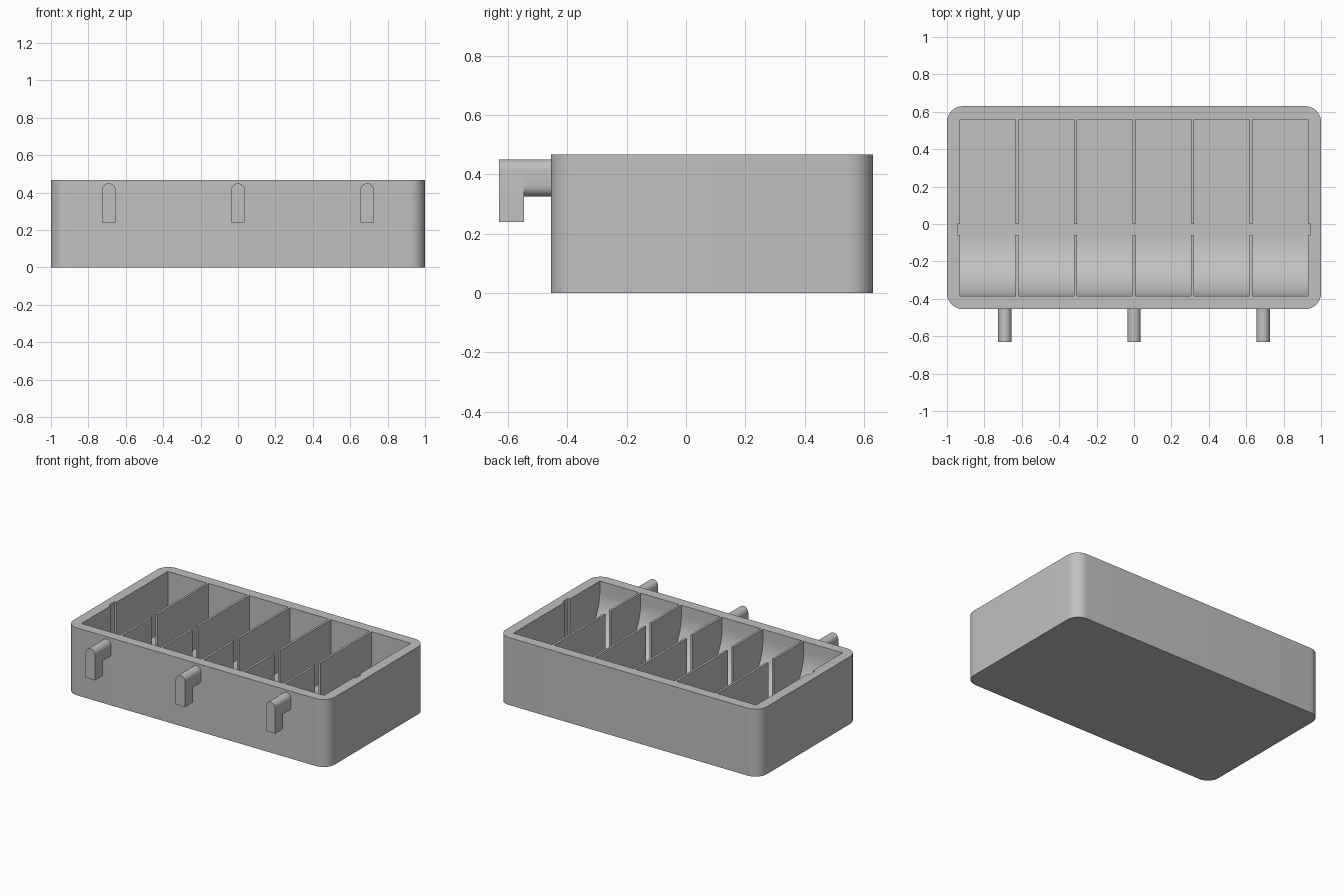
import bpy, bmesh, math
from mathutils import Vector

default = bpy.data.objects.get("Cube")
if default:
    bpy.data.objects.remove(default, do_unlink=True)

grey = bpy.data.materials.new("plain_grey")
grey.use_nodes = True
colour = (0.53, 0.53, 0.53, 1)
grey.diffuse_color = colour
grey.node_tree.nodes["Principled BSDF"].inputs["Base Color"].default_value = colour

FRONT, BACK, HEIGHT = -0.455, 0.63, 0.467
IN_FRONT, IN_BACK, FLOOR = -0.385, 0.56, 0.07
SLOT_FRONT, SLOT_BACK = -0.06, 0.0
PITCH, THICK = 0.3125, 0.015


def arc(cx, cy, r, start, end, steps=12):
    """Points along an arc, angles in degrees."""
    angles = [math.radians(start + (end - start) * i / steps) for i in range(steps + 1)]
    return [(cx + r * math.cos(a), cy + r * math.sin(a)) for a in angles]


def prism(name, profile, axis, low, high):
    """Extrude a 2D profile along the x, y or z axis."""
    place = {"x": lambda u, v, w: (w, u, v),
             "y": lambda u, v, w: (u, w, v),
             "z": lambda u, v, w: (u, v, w)}[axis]
    bm = bmesh.new()
    base = bm.faces.new([bm.verts.new(place(u, v, low)) for u, v in profile])
    extruded = bmesh.ops.extrude_face_region(bm, geom=[base])["geom"]
    offset = Vector(place(0, 0, high - low))
    bmesh.ops.translate(bm, vec=offset, verts=[g for g in extruded if isinstance(g, bmesh.types.BMVert)])
    if base.is_valid and not any(len(e.link_faces) == 2 for e in base.edges):
        bm.faces.remove(base)
    bmesh.ops.recalc_face_normals(bm, faces=bm.faces)
    mesh = bpy.data.meshes.new(name)
    bm.to_mesh(mesh)
    bm.free()
    mesh.materials.append(grey)
    obj = bpy.data.objects.new(name, mesh)
    bpy.context.collection.objects.link(obj)
    return obj


def smooth(obj):
    bpy.ops.object.select_all(action="DESELECT")
    obj.select_set(True)
    bpy.context.view_layer.objects.active = obj
    bpy.ops.object.shade_smooth_by_angle(angle=math.radians(30))


# Tray body with rounded upright corners
R = 0.085
outline = (arc(1 - R, BACK - R, R, 0, 90) + arc(-1 + R, BACK - R, R, 90, 180)
           + arc(-1 + R, FRONT + R, R, 180, 270) + arc(1 - R, FRONT + R, R, 270, 360))
body = prism("tray_body", outline, "z", 0, HEIGHT)

# Hollow with a scooped front
scoop = SLOT_FRONT - IN_FRONT
hollow = [(IN_BACK, HEIGHT + 0.1), (IN_FRONT, HEIGHT + 0.1)]
hollow += arc(SLOT_FRONT, FLOOR + scoop, scoop, 180, 270, 24) + [(IN_BACK, FLOOR)]
reach = 3 * PITCH + THICK / 2
cutter = prism("hollow_cutter", hollow, "x", -reach, reach)
cutter.hide_render = True
cut = body.modifiers.new("hollow", "BOOLEAN")
cut.operation = "DIFFERENCE"
cut.solver = "EXACT"
cut.object = cutter
bpy.context.view_layer.objects.active = body
bpy.ops.object.modifier_apply(modifier=cut.name)
bpy.data.objects.remove(cutter, do_unlink=True)
smooth(body)

# Dividers and end plates, each split by a narrow slot
for i in range(-3, 4):
    x = i * PITCH
    for part, y0, y1 in (("front", IN_FRONT, SLOT_FRONT), ("rear", SLOT_BACK, IN_BACK)):
        side = [(x - THICK / 2, y0), (x + THICK / 2, y0), (x + THICK / 2, y1), (x - THICK / 2, y1)]
        prism(f"divider_{part}_{i + 4}", side, "z", FLOOR - 0.02, HEIGHT)

# Hooks: a rounded arm and a hanging front tab
HW, TOP = 0.036, 0.45
for label, x in (("right", -0.69), ("middle", 0), ("left", 0.69)):
    crown = arc(x, TOP - HW, HW, 0, 180)
    tab = prism(f"hook_tab_{label}", crown + [(x - HW, 0.24), (x + HW, 0.24)], "y", -0.63, -0.545)
    arm = prism(f"hook_arm_{label}", crown + arc(x, 0.325 + HW, HW, 180, 360), "y", -0.545, FRONT + 0.01)
    smooth(tab)
    smooth(arm)
